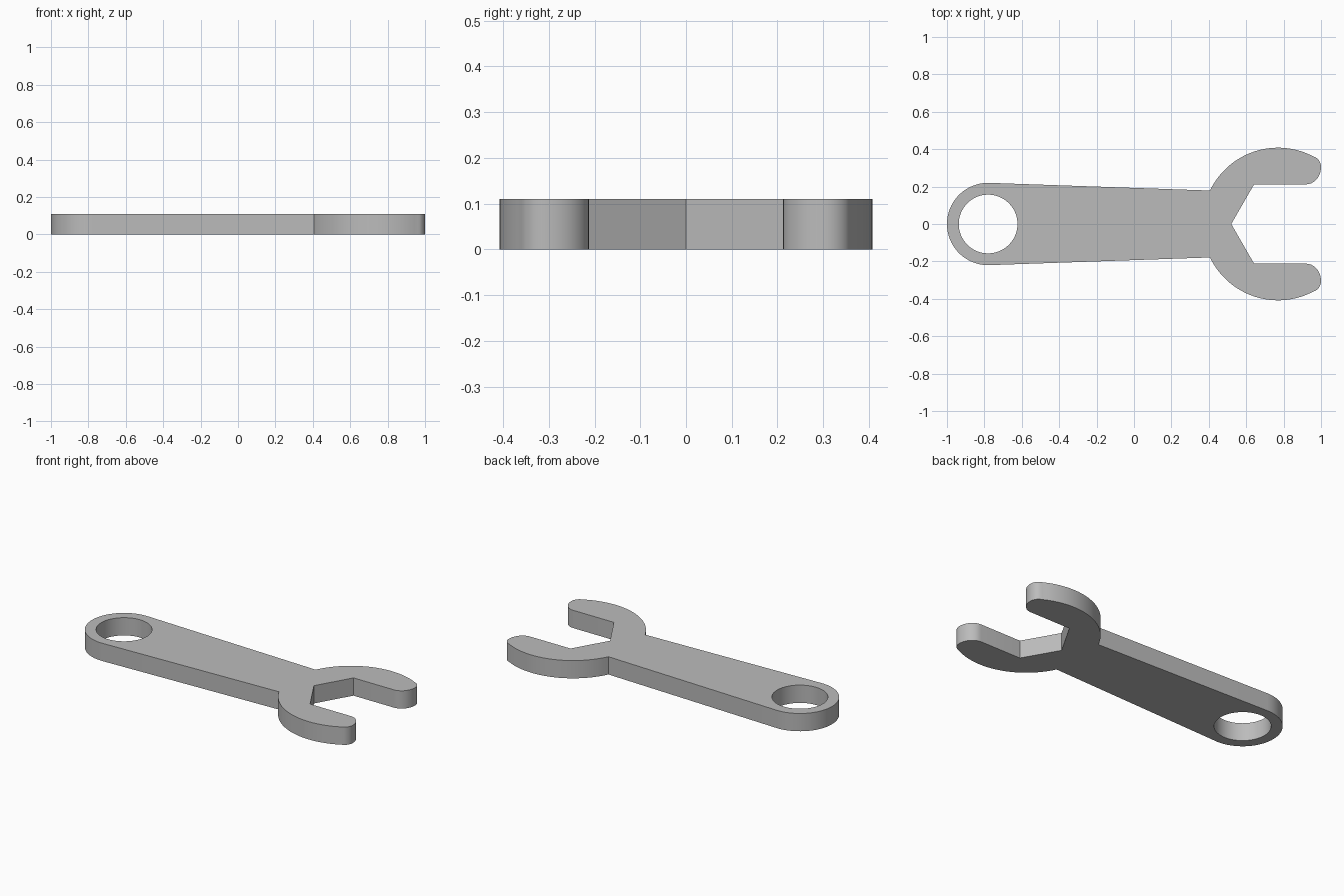
import bpy, bmesh
from math import sin, cos, radians

cube = bpy.data.objects.get("Cube")
if cube:
    bpy.data.objects.remove(cube, do_unlink=True)

THICK = 0.11


def arc(cx, cy, rx, ry, start, end, steps):
    """Points along an elliptical arc, angles in degrees."""
    angles = [radians(start + (end - start) * i / steps) for i in range(steps + 1)]
    return [(cx + rx * cos(a), cy + ry * sin(a)) for a in angles]


# Upper half of the outline, from the ring end to the back of the jaw notch
half = arc(-0.78, 0, 0.22, 0.22, 180, 88, 24)        # rounded ring end
half += arc(0.77, 0, 0.405, 0.408, 154, 62, 32)      # outer jaw curve
half += arc(0.94, 0.305, 0.06, 0.06, 58, 0, 6)       # jaw tip, outer corner
half += arc(0.92, 0.305, 0.08, 0.093, -10, -90, 8)   # jaw tip, inner corner
half += [(0.642, 0.212), (0.52, 0)]                  # hexagonal notch

# Mirror the half and cut the hanging hole
outline = half + [(x, -y) for x, y in reversed(half[1:-1])]
hole = arc(-0.78, 0, 0.157, 0.157, 0, 360, 64)[:-1]

# Flat filled profile, extruded to the wrench thickness
curve = bpy.data.curves.new("wrench_body", 'CURVE')
curve.dimensions = '2D'
curve.fill_mode = 'BOTH'
curve.extrude = THICK / 2
for loop in (outline, hole):
    spline = curve.splines.new('POLY')
    spline.points.add(len(loop) - 1)
    for point, (x, y) in zip(spline.points, loop):
        point.co = (x, y, THICK / 2, 1)
    spline.use_cyclic_u = True

body = bpy.data.objects.new("wrench_body", curve)
bpy.context.collection.objects.link(body)
body.location.z = THICK / 2
bpy.ops.object.select_all(action='DESELECT')
body.select_set(True)
bpy.context.view_layer.objects.active = body
bpy.ops.object.convert(target='MESH')
body = bpy.context.object

# Weld the caps to the walls
bm = bmesh.new()
bm.from_mesh(body.data)
bmesh.ops.remove_doubles(bm, verts=bm.verts, dist=0.0005)
bmesh.ops.recalc_face_normals(bm, faces=bm.faces)
lowest = min(v.co.z for v in bm.verts)
bmesh.ops.translate(bm, verts=bm.verts, vec=(0, 0, -lowest))
bm.to_mesh(body.data)
bm.free()
body.location.z = 0

# Plain grey metal
steel = bpy.data.materials.new("grey_steel")
steel.use_nodes = True
colour = (0.5, 0.5, 0.5, 1)
steel.diffuse_color = colour
steel.node_tree.nodes["Principled BSDF"].inputs["Base Color"].default_value = colour
body.data.materials.clear()
body.data.materials.append(steel)
bpy.ops.object.shade_smooth_by_angle(angle=radians(30))
